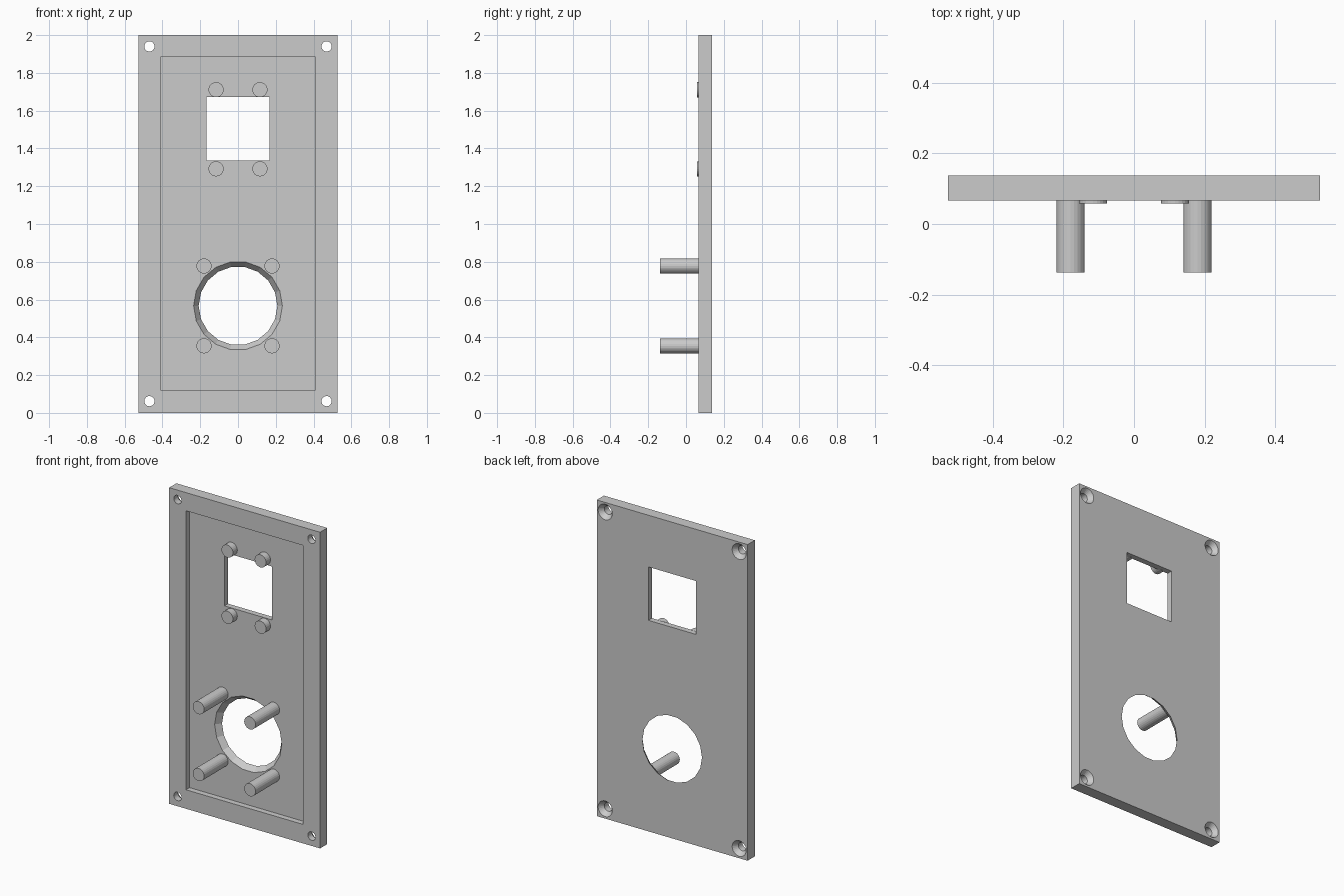
import bpy
import bmesh
from math import radians
from mathutils import Matrix, Vector

cube = bpy.data.objects.get("Cube")
if cube:
    bpy.data.objects.remove(cube, do_unlink=True)

grey = bpy.data.materials.new("plain grey")
grey.use_nodes = True
colour = (0.6, 0.6, 0.6, 1)
grey.diffuse_color = colour
grey.node_tree.nodes["Principled BSDF"].inputs["Base Color"].default_value = colour

FRONT, FLOOR, BACK = 0.066, 0.102, 0.138


def finish(name, bm):
    mesh = bpy.data.meshes.new(name)
    bm.to_mesh(mesh)
    bm.free()
    mesh.materials.append(grey)
    obj = bpy.data.objects.new(name, mesh)
    bpy.context.collection.objects.link(obj)
    return obj


def box(name, low, high):
    low, high = Vector(low), Vector(high)
    bm = bmesh.new()
    bmesh.ops.create_cube(bm, size=1)
    bmesh.ops.scale(bm, vec=high - low, verts=bm.verts)
    bmesh.ops.translate(bm, vec=(low + high) / 2, verts=bm.verts)
    return finish(name, bm)


def round_part(name, x, z, y0, y1, r0, r1, sides=24):
    """Cylinder or cone along y, radius r0 at y0 and r1 at y1."""
    bm = bmesh.new()
    turn = Matrix.Rotation(radians(-90), 4, "X") @ Matrix.Rotation(radians(90), 4, "Z")
    bmesh.ops.create_cone(bm, cap_ends=True, segments=sides, radius1=r0, radius2=r1,
                          depth=y1 - y0,
                          matrix=Matrix.Translation((x, (y0 + y1) / 2, z)) @ turn)
    return finish(name, bm)


def cut(target, cutter):
    mod = target.modifiers.new("cut", "BOOLEAN")
    mod.operation = "DIFFERENCE"
    mod.solver = "EXACT"
    mod.object = cutter
    bpy.context.view_layer.objects.active = target
    bpy.ops.object.modifier_apply(modifier=mod.name)
    bpy.data.objects.remove(cutter, do_unlink=True)


# Plate with a shallow pocket in its front
plate = box("face_plate", (-0.528, FRONT, 0), (0.528, BACK, 2))
cut(plate, box("pocket_cutter", (-0.41, 0, 0.12), (0.41, FLOOR, 1.885)))

# Square window and tapered round opening
cut(plate, box("window_cutter", (-0.167, 0, 1.335), (0.167, 0.2, 1.673)))
cut(plate, round_part("opening_cutter", 0, 0.567, FLOOR - 0.02, BACK + 0.01,
                      0.25, 0.201, 18))

# Corner screw holes, countersunk from the back
for x in (-0.469, 0.469):
    for z in (0.062, 1.94):
        cut(plate, round_part("screw_cutter", x, z, 0, 0.2, 0.027, 0.027))
        cut(plate, round_part("sink_cutter", x, z, BACK - 0.03, BACK + 0.01,
                              0.027, 0.057))

# Short bosses around the window, long posts around the opening
for side, x in (("right", -1), ("left", 1)):
    for level, z in (("lower", 1.292), ("upper", 1.711)):
        round_part(f"window_boss_{level}_{side}", 0.116 * x, z,
                   0.058, FLOOR + 0.01, 0.04, 0.04)
    for level, z in (("lower", 0.355), ("upper", 0.778)):
        round_part(f"post_{level}_{side}", 0.18 * x, z,
                   -0.138, FLOOR + 0.01, 0.04, 0.04)
